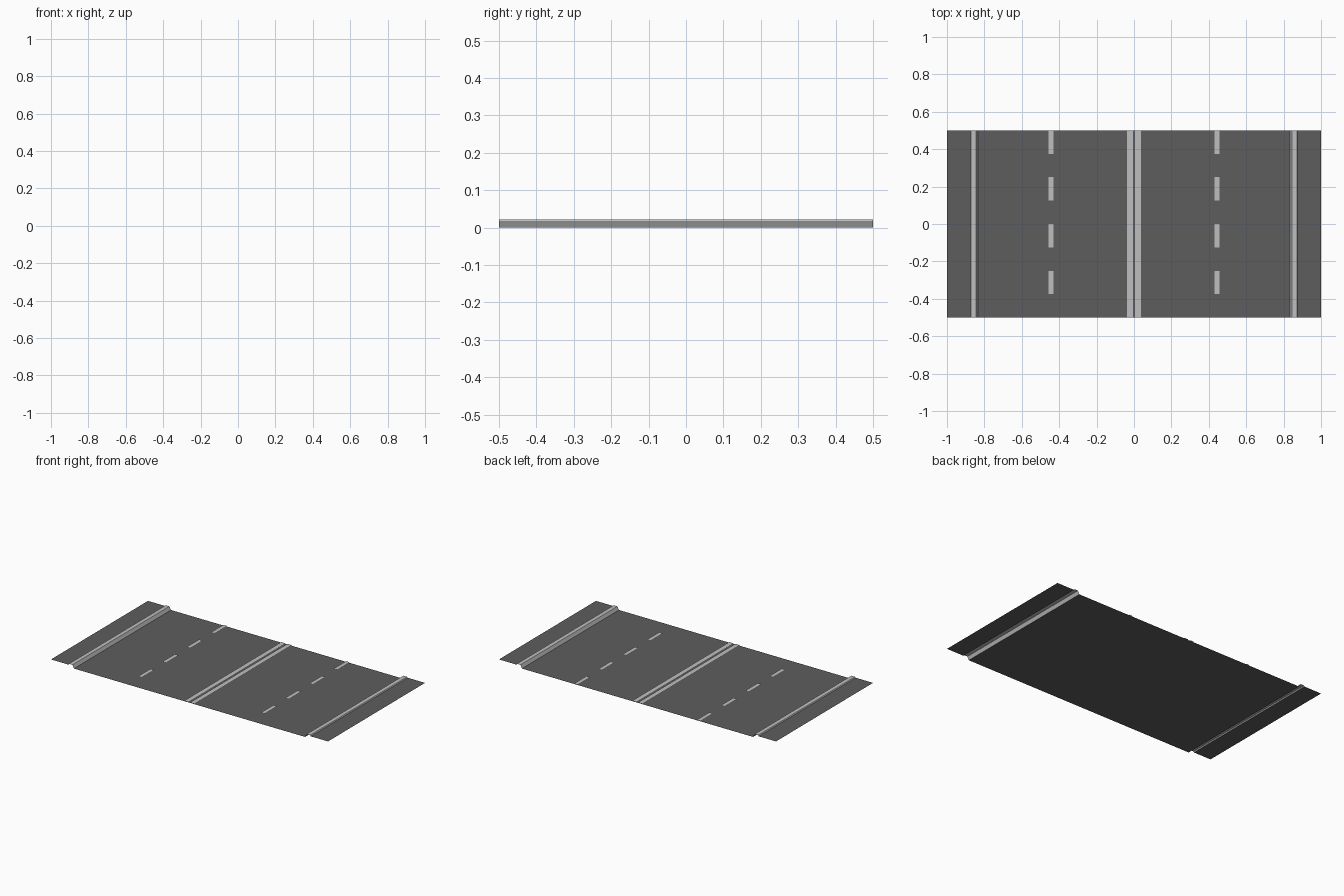
import bpy

if "Cube" in bpy.data.objects:
    bpy.data.objects.remove(bpy.data.objects["Cube"])


def material(name, rgb):
    m = bpy.data.materials.new(name)
    m.diffuse_color = (*rgb, 1.0)
    m.use_nodes = True
    m.node_tree.nodes["Principled BSDF"].inputs["Base Color"].default_value = m.diffuse_color
    return m


asphalt = material("dark asphalt", (0.11, 0.11, 0.113))
paint = material("pale grey", (0.52, 0.52, 0.52))


def strip(name, profile, mat, y0=-0.5, y1=0.5):
    """Open sheet: an x/z profile (left to right) swept along y, facing up."""
    verts, faces = [], []
    for x, z in profile:
        verts += [(x, y0, z), (x, y1, z)]
    for i in range(len(profile) - 1):
        a = 2 * i
        faces.append((a, a + 2, a + 3, a + 1))
    me = bpy.data.meshes.new(name)
    me.from_pydata(verts, [], faces)
    me.materials.append(mat)
    ob = bpy.data.objects.new(name, me)
    bpy.context.collection.objects.link(ob)
    return ob


# Road surface
strip("road_surface", [(-0.834, 0), (0.834, 0)], asphalt)

MARK_Z = 0.004
for side, s in (("left", -1), ("right", 1)):
    def both(pts):
        return sorted((s * x, z) for x, z in pts)

    # Raised shoulder beside the road
    strip(side + "_shoulder", both([(0.875, 0.015), (1.0, 0.015)]), asphalt)
    # Curb with sloped sides
    strip(side + "_curb", both([(0.834, 0), (0.845, 0.021), (0.871, 0.021), (0.875, 0.015)]), paint)
    # Half of the double centre line
    strip(side + "_centre_line", both([(0.006, MARK_Z), (0.037, MARK_Z)]), paint)
    # Dashed lane line
    for i in range(4):
        top = 0.5 - 0.25 * i
        strip(f"{side}_lane_dash_{i + 1}", both([(0.430, MARK_Z), (0.456, MARK_Z)]),
              paint, top - 0.125, top)
